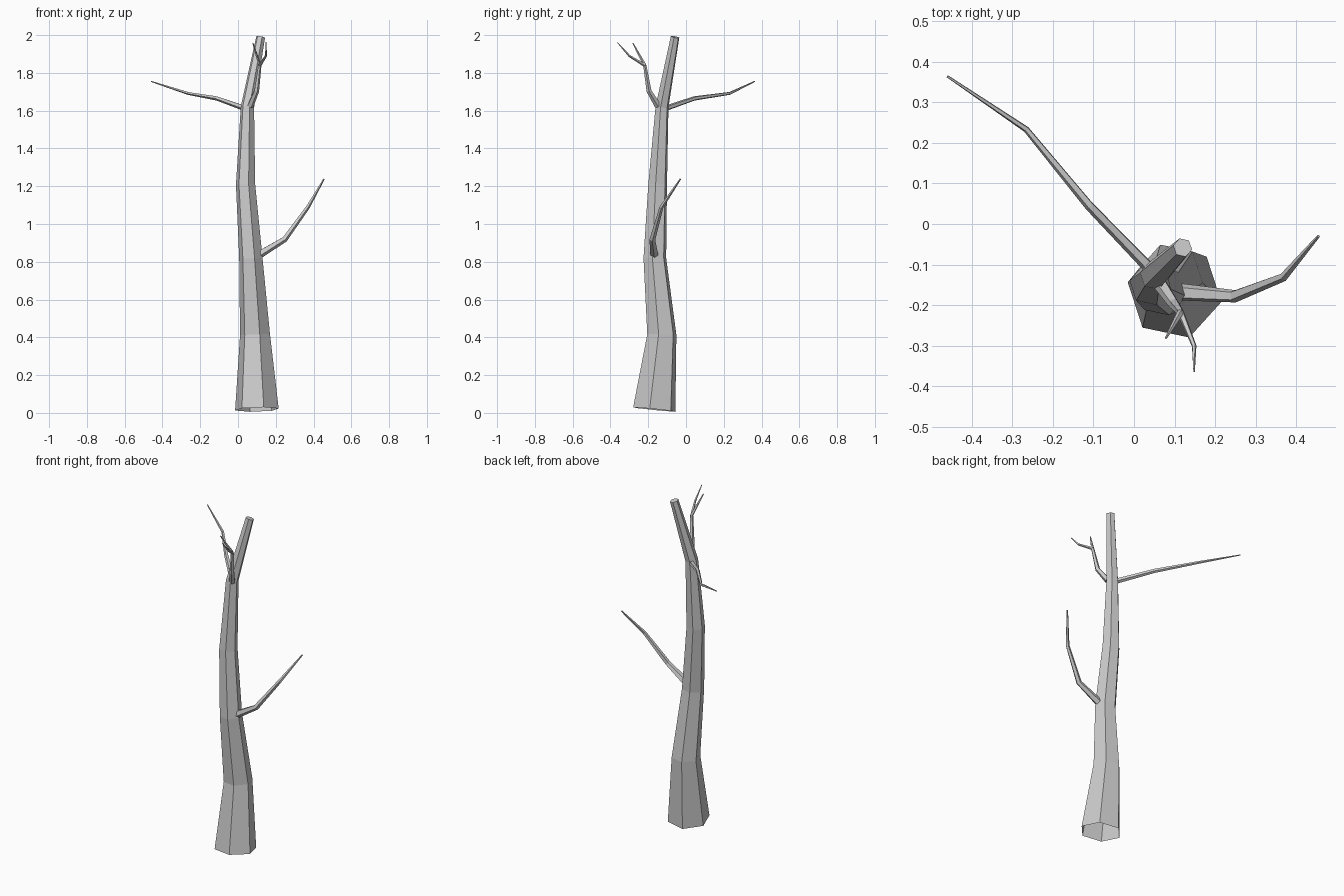
import bpy, bmesh, math
from mathutils import Vector

cube = bpy.data.objects.get("Cube")
if cube:
    bpy.data.objects.remove(cube, do_unlink=True)

bark = bpy.data.materials.new("grey_bark")
bark.use_nodes = True
COLOUR = (0.6, 0.6, 0.6, 1)
bark.diffuse_color = COLOUR
bark.node_tree.nodes["Principled BSDF"].inputs["Base Color"].default_value = COLOUR


def limb(name, path, sides, turn=0.0, cap_start=True):
    """Tapered faceted tube through (x, y, z, radius) points, rings square to the path."""
    bm = bmesh.new()
    points = [Vector(p[:3]) for p in path]
    rings = []
    for i, p in enumerate(points):
        ahead = points[min(i + 1, len(points) - 1)]
        behind = points[max(i - 1, 0)]
        tangent = Vector((0, 0, 0))
        if ahead != p:
            tangent += (ahead - p).normalized()
        if behind != p:
            tangent += (p - behind).normalized()
        tilt = Vector((0, 0, 1)).rotation_difference(tangent.normalized())
        ring = []
        for k in range(sides):
            a = turn + math.tau * k / sides
            offset = Vector((math.cos(a), math.sin(a), 0)) * path[i][3]
            ring.append(bm.verts.new(p + tilt @ offset))
        rings.append(ring)
    for low, high in zip(rings, rings[1:]):
        for k in range(sides):
            n = (k + 1) % sides
            bm.faces.new((low[k], low[n], high[n], high[k]))
    bm.faces.new(rings[-1])
    if cap_start:
        bm.faces.new(rings[0][::-1])
    mesh = bpy.data.meshes.new(name)
    bm.to_mesh(mesh)
    bm.free()
    mesh.materials.append(bark)
    obj = bpy.data.objects.new(name, mesh)
    bpy.context.collection.objects.link(obj)
    return obj


# Hexagonal trunk, hollow at the foot
limb("trunk", [(0.10, -0.168, 0.018, 0.118), (0.09, -0.128, 0.415, 0.081),
               (0.068, -0.165, 0.82, 0.063), (0.04, -0.15, 1.21, 0.052),
               (0.05, -0.127, 1.62, 0.036), (0.12, -0.058, 1.99, 0.024)],
     6, math.radians(-12), cap_start=False)

# Low branch on the left side
limb("low_branch", [(0.115, -0.168, 0.84, 0.022), (0.247, -0.178, 0.92, 0.016),
                    (0.37, -0.13, 1.09, 0.011), (0.455, -0.03, 1.238, 0.004)], 5)

# Long branch reaching back to the right
limb("long_branch", [(0.035, -0.105, 1.613, 0.015), (-0.11, 0.045, 1.665, 0.012),
                     (-0.265, 0.233, 1.692, 0.008), (-0.46, 0.364, 1.755, 0.003)], 5)

# Forked branch near the top, at the front
fork = (0.115, -0.218, 1.84, 0.009)
limb("forked_branch", [(0.065, -0.148, 1.625, 0.018), (0.098, -0.196, 1.705, 0.014), fork], 5)
limb("front_twig", [fork, (0.148, -0.30, 1.89, 0.006), (0.148, -0.364, 1.962, 0.002)], 5)
limb("side_twig", [fork, (0.079, -0.281, 1.957, 0.003)], 5)
